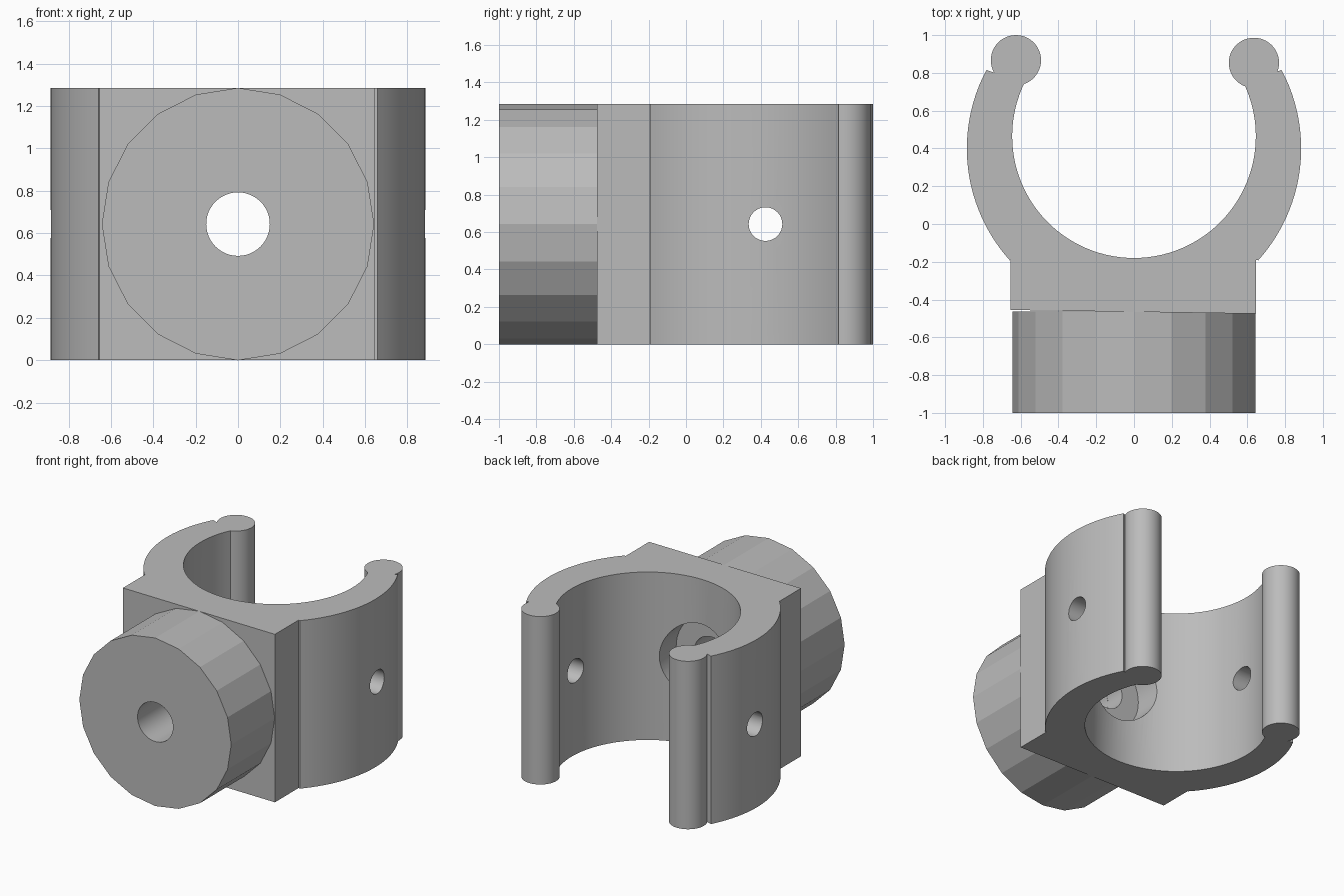
import bpy, bmesh, math
from mathutils import Matrix

default = bpy.data.objects.get("Cube")
if default:
    bpy.data.objects.remove(default)

HEIGHT = 1.285
MID = HEIGHT / 2

grey = bpy.data.materials.new("plain grey")
grey.use_nodes = True
colour = (0.5, 0.5, 0.5, 1)
grey.diffuse_color = colour
grey.node_tree.nodes["Principled BSDF"].inputs["Base Color"].default_value = colour


def add_object(name, bm):
    bmesh.ops.recalc_face_normals(bm, faces=bm.faces)
    mesh = bpy.data.meshes.new(name)
    bm.to_mesh(mesh)
    bm.free()
    mesh.materials.append(grey)
    obj = bpy.data.objects.new(name, mesh)
    bpy.context.collection.objects.link(obj)
    return obj


def cylinder(name, radius, centre, length, axis, sides):
    bm = bmesh.new()
    turn = {"X": Matrix.Rotation(math.pi / 2, 4, "Y"),
            "Y": Matrix.Rotation(math.pi / 2, 4, "X"),
            "Z": Matrix()}[axis]
    bmesh.ops.create_cone(bm, cap_ends=True, segments=sides, radius1=radius,
                          radius2=radius, depth=length,
                          matrix=Matrix.Translation(centre) @ turn)
    return add_object(name, bm)


def arc(radius, centre_y, start, end, steps):
    angles = [math.radians(start + (end - start) * i / steps) for i in range(steps + 1)]
    return [(radius * math.cos(a), centre_y + radius * math.sin(a)) for a in angles]


def combine(target, tool, operation):
    mod = target.modifiers.new(operation.lower(), "BOOLEAN")
    mod.operation = operation
    mod.solver = "EXACT"
    mod.object = tool
    bpy.context.view_layer.objects.active = target
    bpy.ops.object.modifier_apply(modifier=mod.name)


def smooth(obj, degrees):
    bpy.ops.object.select_all(action="DESELECT")
    obj.select_set(True)
    bpy.context.view_layer.objects.active = obj
    bpy.ops.object.shade_smooth_by_angle(angle=math.radians(degrees))


# Clip body: open ring with a square foot, extruded upwards
outline = [(-0.655, -0.455), (0.645, -0.475), (0.645, -0.19)]
outline += arc(0.885, 0.4, -42, 28, 24)
outline += arc(0.645, 0.465, 26, -206, 72)
outline += arc(0.885, 0.4, 152, 222, 24)
outline += [(-0.655, -0.19)]
bm = bmesh.new()
face = bm.faces.new([bm.verts.new((x, y, 0)) for x, y in outline])
top = bmesh.ops.extrude_face_region(bm, geom=[face])["geom"]
bmesh.ops.translate(bm, vec=(0, 0, HEIGHT),
                    verts=[v for v in top if isinstance(v, bmesh.types.BMVert)])
clip = add_object("clip_body", bm)

# Rounded beads on the arm tips
for x, y in ((-0.625, 0.867), (0.635, 0.853)):
    bead = cylinder("arm_bead", 0.133, (x, y, MID), HEIGHT, "Z", 48)
    combine(clip, bead, "UNION")
    bpy.data.objects.remove(bead)

# Faceted mounting boss
boss = cylinder("mounting_boss", 0.643, (0, -0.732, MID), 0.536, "Y", 20)

# Bolt hole, its counterbore, and the cross pin hole
bolt = cylinder("bolt_cutter", 0.15, (0, -0.6, MID), 1.2, "Y", 48)
counterbore = cylinder("counterbore_cutter", 0.3, (0, -0.06, MID), 0.5, "Y", 48)
pin = cylinder("pin_cutter", 0.09, (0, 0.425, MID), 2.4, "X", 32)
for target, tools in ((clip, (bolt, counterbore, pin)), (boss, (bolt,))):
    for tool in tools:
        combine(target, tool, "DIFFERENCE")
for tool in (bolt, counterbore, pin):
    bpy.data.objects.remove(tool)

smooth(clip, 25)
smooth(boss, 12)
